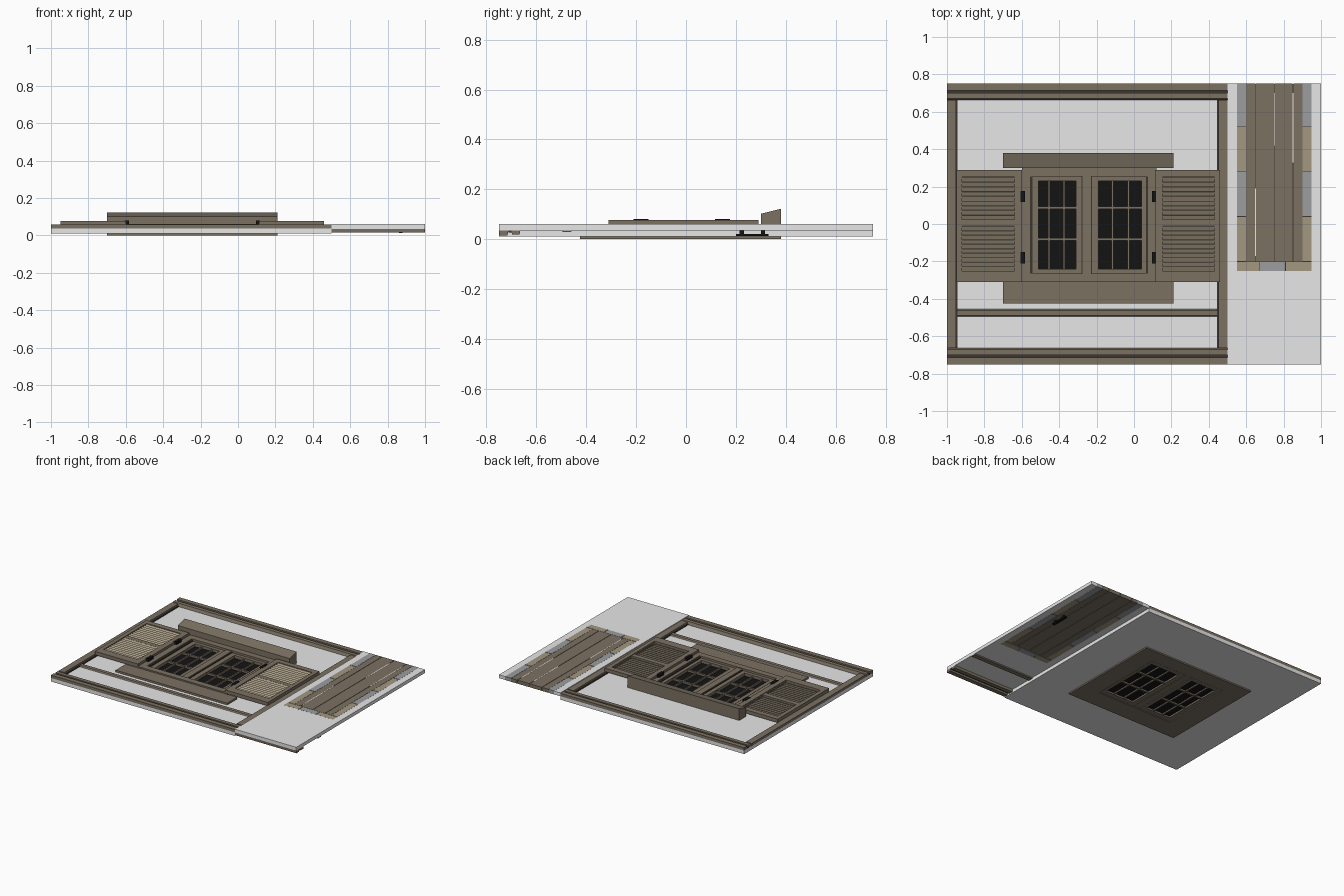
import bpy, bmesh, math

if "Cube" in bpy.data.objects:
    bpy.data.objects.remove(bpy.data.objects["Cube"])


def mat(name, r, g, b):
    m = bpy.data.materials.new(name)
    m.diffuse_color = (r, g, b, 1)
    m.use_nodes = True
    m.node_tree.nodes["Principled BSDF"].inputs["Base Color"].default_value = m.diffuse_color
    return m


PLASTER = mat("plaster", .8, .8, .8)
WOOD = mat("brown wood", .20, .165, .124)
TAN = mat("tan slats", .36, .31, .22)
STONE = mat("grey stone", .33, .34, .35)
BLACK = mat("black", .007, .007, .007)
GROOVE = mat("dark groove", .045, .037, .028)


def finish(name, bm, material):
    bmesh.ops.recalc_face_normals(bm, faces=bm.faces)
    me = bpy.data.meshes.new(name)
    bm.to_mesh(me)
    bm.free()
    me.materials.append(material)
    ob = bpy.data.objects.new(name, me)
    bpy.context.collection.objects.link(ob)
    return ob


def boxes(name, material, items, tilt=0):
    """One object from boxes given as (x0, x1, y0, y1, z0, z1)."""
    bm = bmesh.new()
    for x0, x1, y0, y1, z0, z1 in items:
        vs = bmesh.ops.create_cube(bm, size=1)["verts"]
        c, s = math.cos(tilt), math.sin(tilt)
        for v in vs:
            x, y, z = v.co.x * (x1 - x0), v.co.y * (y1 - y0), v.co.z * (z1 - z0)
            v.co = ((x0 + x1) / 2 + x, (y0 + y1) / 2 + y * c - z * s,
                    (z0 + z1) / 2 + y * s + z * c)
    return finish(name, bm, material)


def extrude_x(name, material, x0, x1, profile):
    """Extrude a (y, z) profile along x."""
    bm = bmesh.new()
    a = [bm.verts.new((x0, y, z)) for y, z in profile]
    b = [bm.verts.new((x1, y, z)) for y, z in profile]
    bm.faces.new(a)
    bm.faces.new(b[::-1])
    n = len(a)
    for i in range(n):
        bm.faces.new((a[i], a[(i + 1) % n], b[(i + 1) % n], b[i]))
    return finish(name, bm, material)


def ring(x0, x1, y0, y1, w, z0, z1):
    """Four bars around a rectangle, w wide inwards."""
    return [(x0, x0 + w, y0, y1, z0, z1), (x1 - w, x1, y0, y1, z0, z1),
            (x0 + w, x1 - w, y0, y0 + w, z0, z1), (x0 + w, x1 - w, y1 - w, y1, z0, z1)]


# Window wall, with an opening for the window
boxes("window_wall", PLASTER, [
    (-1, -.60, -.75, .75, .01, .036), (.12, .5, -.75, .75, .01, .036),
    (-.60, .12, -.75, -.31, .01, .036), (-.60, .12, .30, .75, .01, .036)])

# Top and bottom beams, each two mouldings with a groove between
for s, name in ((1, "top_beam"), (-1, "bottom_beam")):
    extrude_x(name + "_outer", WOOD, -1, .5,
              [(s * .75, .036), (s * .75, .057), (s * .715, .057), (s * .715, .036)])
    extrude_x(name + "_inner", WOOD, -1, .5,
              [(s * .70, .036), (s * .70, .056), (s * .672, .056), (s * .662, .036)])
    boxes(name + "_groove", GROOVE, [(-1, .5, min(s * .715, s * .70), max(s * .715, s * .70), .036, .046)])

# Side posts and lower rail
boxes("side_post", WOOD, [(-1, -.953, -.662, .662, .036, .055), (.453, .5, -.662, .662, .036, .055)])
boxes("post_shadow_bead", GROOVE, [(-.953, -.945, -.662, .662, .036, .042),
                                   (.445, .453, -.662, .662, .036, .042)])
extrude_x("lower_rail", WOOD, -.945, .445,
          [(-.495, .036), (-.488, .044), (-.462, .044), (-.455, .036)])

# Window surround: back plate ring, sill and sloping header
boxes("back_plate", WOOD, [(-.70, -.55, -.425, .38, 0, .0105), (.07, .21, -.425, .38, 0, .0105),
                           (-.55, .07, -.425, -.28, 0, .0105), (-.55, .07, .27, .38, 0, .0105)])
boxes("window_sill", WOOD, [(-.70, .21, -.425, -.31, .03, .05)])
extrude_x("window_header", WOOD, -.70, .21,
          [(.30, .036), (.30, .102), (.38, .122), (.38, .036)])
boxes("window_frame", WOOD, ring(-.60, .12, -.31, .30, .045, .005, .06))
boxes("frame_bead", GROOVE, ring(-.556, .076, -.28, .275, .012, .01, .052))

# Two sashes with muntins and a centre post
boxes("centre_post", WOOD, [(-.275, -.23, -.27, .265, .004, .055)])
boxes("centre_post_groove", GROOVE, [(-.28, -.275, -.27, .265, .01, .05), (-.23, -.225, -.27, .265, .01, .05)])
for name, x0, x1, g0, g1, mx in (("left", -.545, -.28, -.51, -.31, (-.455, -.375)),
                                 ("right", -.225, .065, -.19, .04, (-.115, -.03))):
    bars = [(x0, g0, -.27, .265, .003, .045), (g1, x1, -.27, .265, .003, .045),
            (g0, g1, -.27, -.24, .003, .045), (g0, g1, .23, .265, .003, .045)]
    bars += [(x - .005, x + .005, -.24, .23, .006, .036) for x in mx]
    bars += [(g0, g1, y - .007, y + .007, .005, .038) for y in (.086, -.081)]
    boxes(name + "_sash", WOOD, bars)
    boxes(name + "_glass", BLACK, [(g0 - .01, g1 + .01, -.25, .24, .015, .024)])

# Louvred shutters and their hinges
for name, x0, x1, s0, s1, hx in (("left", -.95, -.60, -.92, -.64, -.595),
                                 ("right", .112, .46, .152, .43, .107)):
    z0, z1 = .052, .078
    boxes(name + "_shutter_frame", WOOD, [
        (x0, s0, -.31, .29, z0, z1), (s1, x1, -.31, .29, z0, z1),
        (s0, s1, -.31, -.25, z0, z1), (s0, s1, .25, .29, z0, z1),
        (s0, s1, -.012, .024, z0, z1 - .004)])
    boxes(name + "_shutter_back", WOOD, [(s0, s1, -.25, .25, z0, z0 + .004)])
    slats = []
    for start, n in ((-.25, 10), (.024, 9)):
        step = (.238 if n == 10 else .226) / n
        for i in range(n):
            y = start + step * (i + .5)
            slats.append((s0, s1, y - .0125, y + .0125, .0645, .0685))
    boxes(name + "_shutter_slats", TAN, slats, math.radians(28))
    boxes(name + "_hinges", BLACK, [(hx - .011, hx + .011, y - .03, y + .03, .05, .081)
                                    for y in (.147, -.18)])

# Door wall around the door, facing down
boxes("door_wall", PLASTER, [(.5, .55, -.75, .75, .035, .06), (.95, 1, -.75, .75, .035, .06),
                             (.55, .95, -.75, -.25, .035, .06)])
for name, y0, y1, z in (("outer", -.75, -.712, .015), ("inner", -.70, -.664, .018), ("rail", -.497, -.458, .028)):
    extrude_x("underside_beam_" + name, WOOD, .5, 1,
              [(y0, .035), (y0 + .002, z), (y1 - .004, z), (y1, .035)])
boxes("underside_beam_groove", GROOVE, [(.5, 1, -.712, -.70, .026, .035)])

# Door surround of alternating blocks
grey, tan = [], []
cuts = (.75, .52, .28, .04, -.20)
for i in range(4):
    for x0, x1 in ((.55, .598), (.902, .95)):
        (tan if i % 2 else grey).append((x0, x1, cuts[i + 1] + .002, cuts[i] - (.002 if i else 0), .0345, .0605))
xs = (.55, .67, .81, .95)
for i in range(3):
    (grey if i % 2 else tan).append((xs[i] + .002 * (i > 0), xs[i + 1] - .002 * (i < 2), -.25, -.202, .0345, .0605))
boxes("grey_surround_blocks", STONE, grey)
boxes("tan_surround_blocks", TAN, tan)
boxes("surround_core", GROOVE, [(.55, .95, -.25, .749, .037, .058)])

# Plank door with narrow slits and a handle below
px = (.598, .65, .75, .85, .902)
boxes("door_planks", WOOD, [(a + .0015, b - .0015, -.20, .75, .0345, .0605) for a, b in zip(px, px[1:])])
boxes("door_slits", PLASTER, [(.7475, .7525, .42, .70, .055, .0608), (.8475, .8525, .33, .70, .055, .0608),
                              (.6475, .6525, -.17, .19, .055, .0608)])
boxes("door_handle", BLACK, [(.86, .88, .20, .33, .012, .02), (.862, .878, .215, .232, .02, .036),
                             (.862, .878, .30, .317, .02, .036)])
